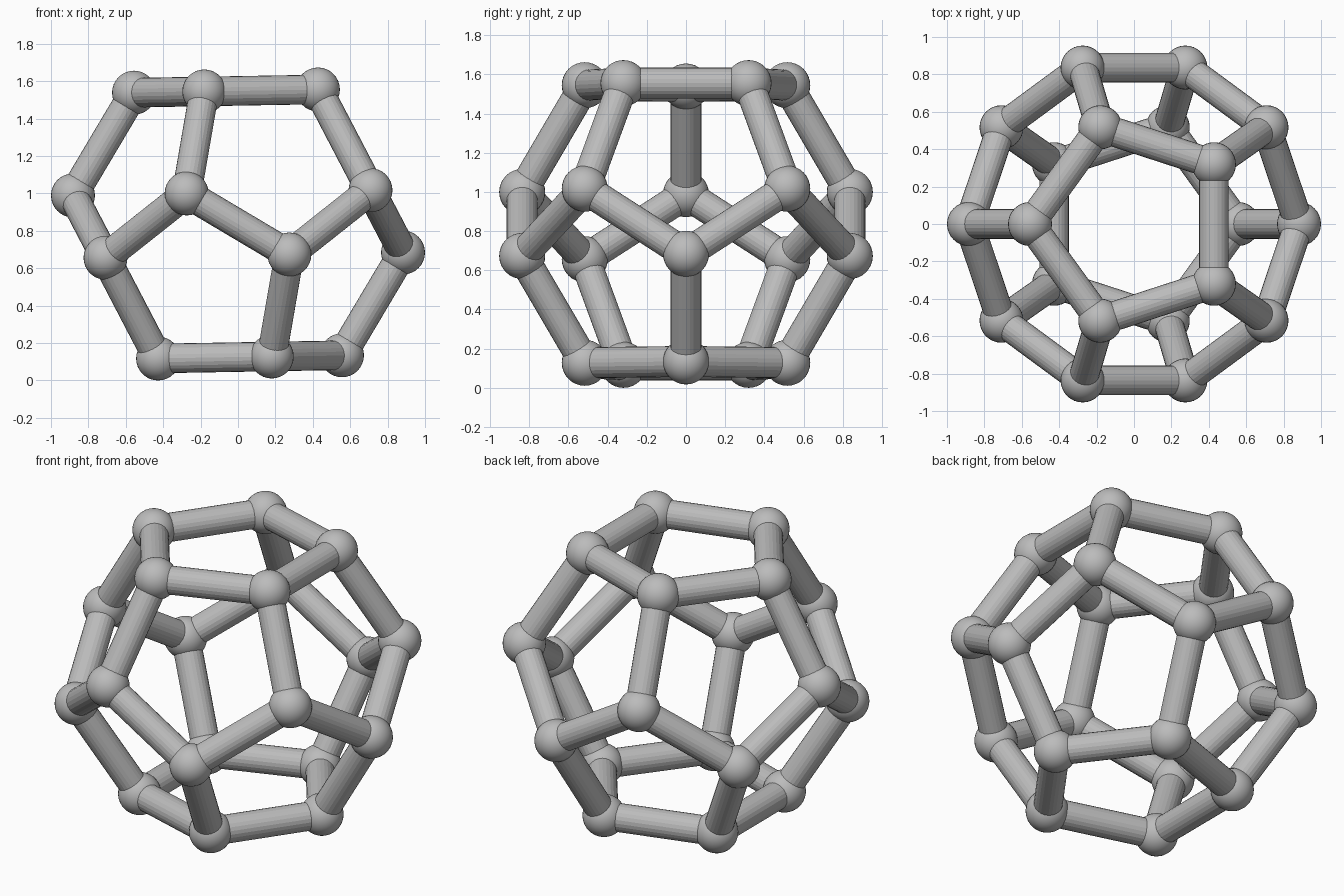
import bpy
import math
from mathutils import Vector, Matrix

if "Cube" in bpy.data.objects:
    bpy.data.objects.remove(bpy.data.objects["Cube"], do_unlink=True)

EDGE = 0.639
NODE_RADIUS = 0.1175
STRUT_RADIUS = 0.079
TILT = math.radians(-1)

grey = bpy.data.materials.new("plain grey")
grey.use_nodes = True
colour = (0.5, 0.5, 0.5, 1)
grey.diffuse_color = colour
grey.node_tree.nodes["Principled BSDF"].inputs["Base Color"].default_value = colour

# Corner positions: four five-cornered rings of a regular dodecahedron
phi = (1 + math.sqrt(5)) / 2
ring = EDGE / (2 * math.sin(math.pi / 5))
cap_height = EDGE * phi ** 2 / (2 * math.sqrt(3 - phi))
mid_height = cap_height - ring
turn = Matrix.Rotation(TILT, 3, 'Y')
corners = []
for side in (1, -1):
    for radius, height in ((ring, cap_height), (ring * phi, mid_height)):
        for i in range(5):
            a = i * math.tau / 5
            p = Vector((-radius * math.cos(a), radius * math.sin(a), height))
            corners.append(turn @ (p * side))
lift = NODE_RADIUS - min(p.z for p in corners)
corners = [p + Vector((0, 0, lift)) for p in corners]

# Ball joints, smooth
for i, p in enumerate(corners):
    bpy.ops.mesh.primitive_uv_sphere_add(segments=32, ring_count=16,
                                         radius=NODE_RADIUS, location=p)
    ball = bpy.context.object
    ball.name = f"ball_joint_{i + 1}"
    ball.data.materials.append(grey)
    bpy.ops.object.shade_smooth()

# Faceted struts between neighbouring corners
count = 0
for i, p in enumerate(corners):
    for q in corners[i + 1:]:
        span = q - p
        if span.length > EDGE * 1.1:
            continue
        count += 1
        bpy.ops.mesh.primitive_cylinder_add(vertices=24, radius=STRUT_RADIUS,
                                            depth=span.length, location=(p + q) / 2)
        strut = bpy.context.object
        strut.name = f"strut_{count}"
        strut.rotation_euler = span.to_track_quat('Z', 'Y').to_euler()
        strut.data.materials.append(grey)
